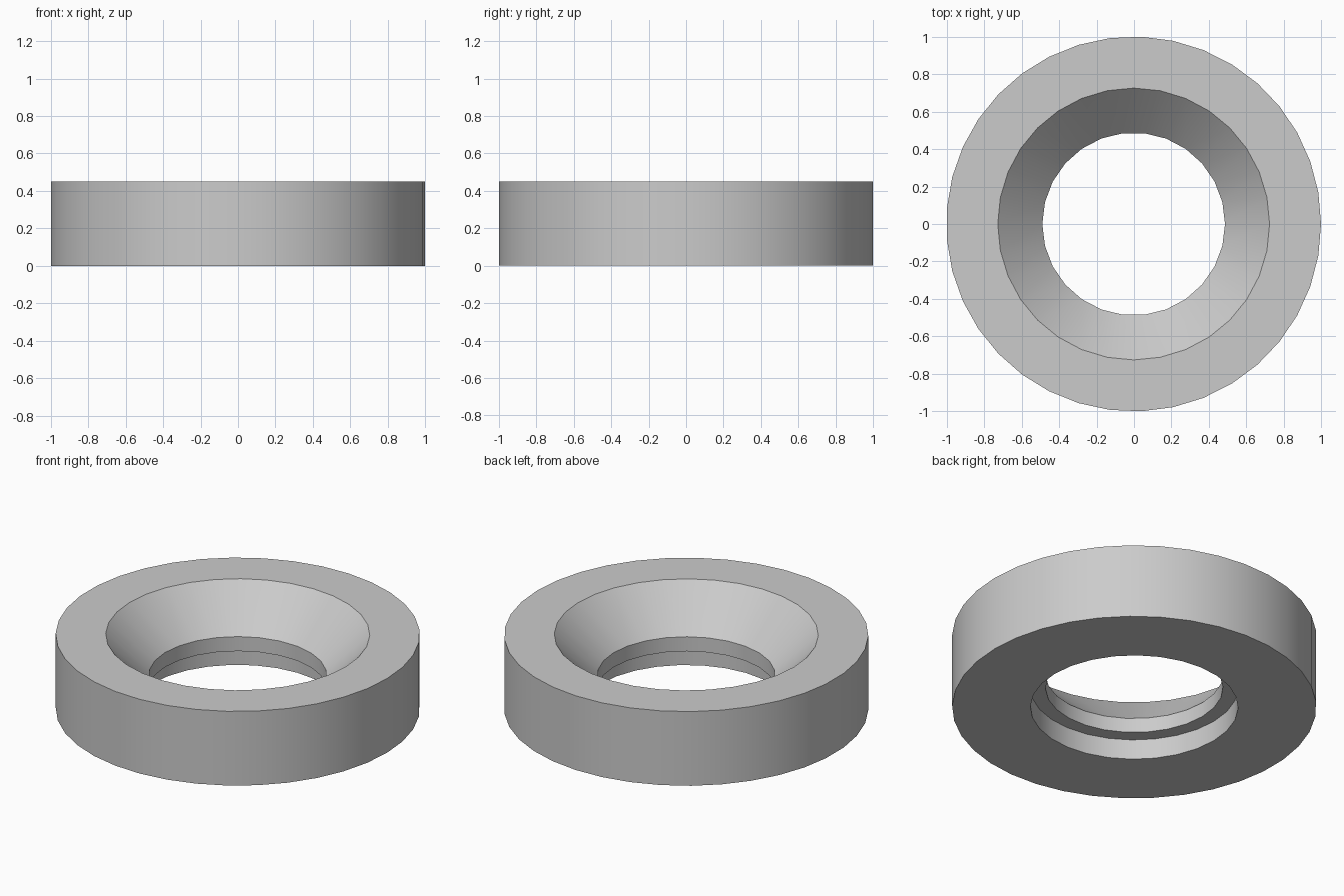
import bpy
import bmesh
from math import cos, sin, tau, radians

# Remove the default cube
cube = bpy.data.objects.get("Cube")
if cube:
    bpy.data.objects.remove(cube, do_unlink=True)

# Plain grey metal
metal = bpy.data.materials.new("grey_metal")
metal.use_nodes = True
colour = (0.6, 0.6, 0.6, 1.0)
metal.diffuse_color = colour
metal.node_tree.nodes["Principled BSDF"].inputs["Base Color"].default_value = colour

CENTRE_X = -0.0018


def add_ring(bm, radius, z, sides):
    """Closed circle of vertices starting on +x."""
    return [bm.verts.new((CENTRE_X + radius * cos(tau * i / sides),
                          radius * sin(tau * i / sides), z))
            for i in range(sides)]


def join_rings(bm, a, b):
    """Skin two circles that may have different numbers of sides."""
    na, nb = len(a), len(b)
    if na == nb:
        for i in range(na):
            j = (i + 1) % na
            bm.faces.new((a[i], a[j], b[j], b[i]))
        return
    i = j = 0
    while i < na or j < nb:
        if j == nb or (i < na and (i + 1) * nb <= (j + 1) * na):
            bm.faces.new((a[i % na], a[(i + 1) % na], b[j % nb]))
            i += 1
        else:
            bm.faces.new((a[i % na], b[(j + 1) % nb], b[j % nb]))
            j += 1


# Cross-section of the washer: radius, height, sides
profile = [
    (1.0009, 0.0, 37),    # outer wall, bottom
    (1.0009, 0.45, 37),   # outer wall, top
    (0.726, 0.45, 32),    # countersink, top
    (0.488, 0.21, 26),    # bore, top
    (0.488, 0.122, 26),   # bore, bottom
    (0.571, 0.122, 28),   # counterbore, top
    (0.571, 0.0, 28),     # counterbore, bottom
]

bm = bmesh.new()
rings = [add_ring(bm, *point) for point in profile]
for k, ring in enumerate(rings):
    join_rings(bm, ring, rings[(k + 1) % len(rings)])
bmesh.ops.recalc_face_normals(bm, faces=bm.faces[:])

mesh = bpy.data.meshes.new("countersunk_ring")
bm.to_mesh(mesh)
bm.free()
mesh.materials.append(metal)
ring_object = bpy.data.objects.new("countersunk_ring", mesh)
bpy.context.collection.objects.link(ring_object)

# Smooth the round walls, keep the rims crisp
bpy.ops.object.select_all(action='DESELECT')
ring_object.select_set(True)
bpy.context.view_layer.objects.active = ring_object
bpy.ops.object.shade_smooth_by_angle(angle=radians(30))
